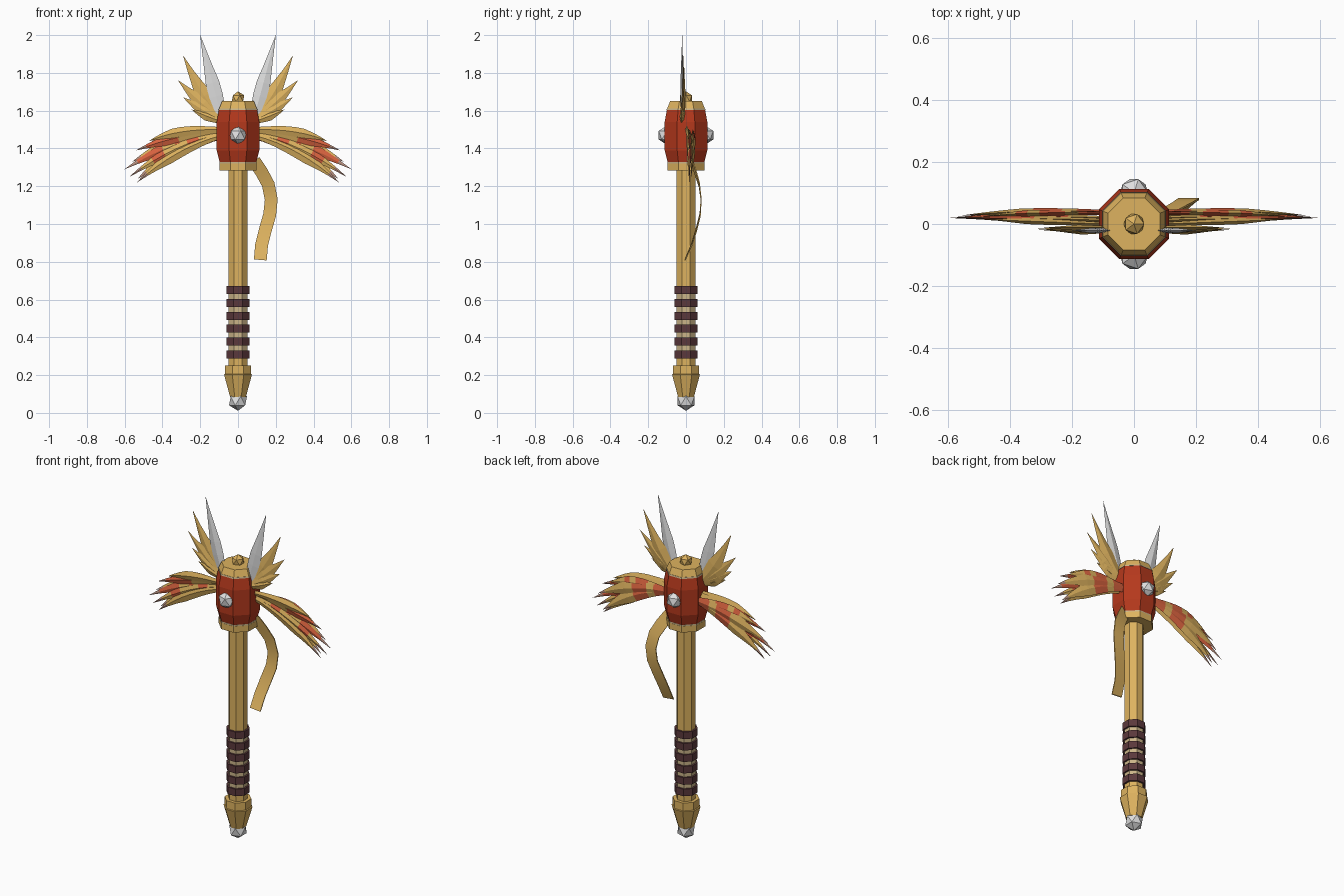
import bpy, bmesh, math
from mathutils import Vector

cube = bpy.data.objects.get("Cube")
if cube:
    bpy.data.objects.remove(cube, do_unlink=True)


def material(name, color):
    m = bpy.data.materials.new(name)
    m.use_nodes = True
    m.diffuse_color = (*color, 1)
    m.node_tree.nodes["Principled BSDF"].inputs["Base Color"].default_value = (*color, 1)
    return m


gold = material("gold", (0.73, 0.45, 0.115))
red = material("deep red", (0.46, 0.04, 0.012))
coral = material("coral red", (0.70, 0.125, 0.05))
silver = material("silver", (0.74, 0.74, 0.74))
leather = material("dark leather", (0.105, 0.04, 0.045))
rose = material("rose grey", (0.50, 0.29, 0.22))
tan = material("pale tan", (0.60, 0.46, 0.25))


def finish(name, bm, *mats):
    bmesh.ops.recalc_face_normals(bm, faces=bm.faces)
    me = bpy.data.meshes.new(name)
    bm.to_mesh(me)
    bm.free()
    for m in mats:
        me.materials.append(m)
    ob = bpy.data.objects.new(name, me)
    bpy.context.collection.objects.link(ob)
    return ob


def skin(bm, rings):
    """Join rings of points into a closed tube and return side faces per segment."""
    loops = [[bm.verts.new(p) for p in ring] for ring in rings]
    n = len(loops[0])
    bm.faces.new(loops[0])
    bm.faces.new(loops[-1])
    return [[bm.faces.new((a[i], a[(i + 1) % n], b[(i + 1) % n], b[i])) for i in range(n)]
            for a, b in zip(loops, loops[1:])]


def turned(name, mat, profile, sides=8):
    """Faceted turned part; profile holds (half width across flats, z)."""
    bm = bmesh.new()
    k = 1 / math.cos(math.pi / sides)
    angles = [2 * math.pi * (i + 0.5) / sides for i in range(sides)]
    skin(bm, [[(r * k * math.cos(a), r * k * math.sin(a), z) for a in angles]
              for r, z in profile])
    return finish(name, bm, mat)


def gem(name, mat, radius, location):
    bm = bmesh.new()
    bmesh.ops.create_icosphere(bm, subdivisions=1, radius=radius)
    bmesh.ops.translate(bm, verts=bm.verts, vec=location)
    return finish(name, bm, mat)


def bezier(a, b, c, t):
    return a * (1 - t) ** 2 + b * 2 * t * (1 - t) + c * t * t


def feather(name, side, base, bend, tip, width, bands, taper, thick=0.01):
    """Ridged pointed blade; bands gives one colour letter per segment."""
    pts = [Vector((p[0] * side, p[1], p[2])) for p in (base, bend, tip)]
    rings = []
    for i in range(len(bands) + 1):
        t = i / len(bands)
        s = min(0.5 + 1.1 * t, 1, taper * (1 - t) + 0.01)
        c = bezier(*pts, t)
        d = bezier(*pts, min(t + 0.02, 1)) - bezier(*pts, max(t - 0.02, 0))
        across = Vector((d.z, 0, -d.x)).normalized() * width / 2 * s
        ridge = Vector((0, thick * s, 0))
        rings.append([c + across, c + ridge, c - across, c - ridge])
    bm = bmesh.new()
    for letter, faces in zip(bands, skin(bm, rings)):
        for f in faces:
            f.material_index = "grst".index(letter)
    return finish(name, bm, gold, coral, silver, rose)


# Shaft, pommel and grip
turned("shaft", gold, [(0.049, 0.22), (0.049, 1.30)])
turned("pommel", gold, [(0.042, 0.085), (0.074, 0.204), (0.068, 0.206), (0.068, 0.252)])
gem("pommel_gem", silver, 0.053, (0, 0, 0.064))
turned("grip_core", tan, [(0.050, 0.31), (0.050, 0.65)])
for i in range(6):
    z = 0.31 + i * 0.068
    turned(f"grip_band_{i + 1}", leather, [(0.06, z - 0.021), (0.06, z + 0.021)])

# Head
turned("head_collar", gold, [(0.099, 1.283), (0.099, 1.32)])
turned("head_drum", red, [(0.095, 1.32), (0.113, 1.39), (0.113, 1.54), (0.1, 1.61)])
turned("lower_trim", tan, [(0.098, 1.32), (0.098, 1.328)])
turned("upper_trim", tan, [(0.103, 1.604), (0.101, 1.612)])
turned("head_cap", gold, [(0.1, 1.61), (0.084, 1.65)])
gem("cap_knob", gold, 0.037, (0, 0, 1.665))
for y, label in ((-0.101, "front"), (0.101, "back")):
    gem(f"{label}_stud", silver, 0.051, (0, y, 1.47))

# Wings: each feather is listed once and repeated on both sides
crest = [((0.29, 1.89), 0.09), ((0.317, 1.76), 0.085), ((0.29, 1.67), 0.07), ((0.245, 1.605), 0.05)]
lower = [  # y, bend z, tip, width, bands
    (0.000, 1.505, (0.47, 1.44), 0.052, "gggggggg"),
    (0.012, 1.475, (0.54, 1.39), 0.060, "ggggrrrt"),
    (0.020, 1.455, (0.60, 1.29), 0.065, "ggrrgrrt"),
    (0.012, 1.435, (0.575, 1.25), 0.060, "ggrggrgt"),
    (0.008, 1.410, (0.535, 1.22), 0.060, "gggggggt"),
    (0.034, 1.490, (0.48, 1.42), 0.065, "rrgrrgrggg"),
    (0.040, 1.465, (0.56, 1.33), 0.075, "rrgrrggggt"),
    (0.036, 1.425, (0.53, 1.24), 0.075, "rrgrrggggt"),
]
for side, label in ((1, "left"), (-1, "right")):
    feather(f"{label}_silver_blade", side, (0.08, -0.02, 1.55), (0.13, -0.022, 1.72),
            (0.20, -0.02, 2.0), 0.085, "ssssss", 1.7)
    for i, ((x, z), w) in enumerate(crest):
        y = -0.012 - 0.004 * i
        feather(f"{label}_crest_feather_{i + 1}", side, (0.085, y, 1.56 - 0.006 * i),
                (0.17, y, 1.63 - 0.02 * i), (x, y, z), w, "gggggg", 2)
    for i, (y, bend, (x, z), w, bands) in enumerate(lower):
        feather(f"{label}_wing_feather_{i + 1}", side, (0.09, y, 1.50 - 0.008 * min(i, 4)),
                (0.32, y + 0.008, bend), (x, 0.015 + y * 0.3, z), w, bands, 2.6)

# Hanging ribbon, swept along a short path
path = [(0.085, 0.03, 1.335), (0.125, 0.05, 1.275), (0.16, 0.07, 1.21), (0.176, 0.08, 1.13),
        (0.168, 0.075, 1.05), (0.145, 0.055, 0.97), (0.125, 0.03, 0.89), (0.118, -0.005, 0.81)]
path = [Vector(p) for p in path]
rings = []
for i, p in enumerate(path):
    d = path[min(i + 1, len(path) - 1)] - path[max(i - 1, 0)]
    across = Vector((-d.z, 0, d.x)).normalized() * 0.034
    depth = Vector((0, 0.003, 0))
    rings.append([p + across - depth, p + across + depth, p - across + depth, p - across - depth])
bm = bmesh.new()
skin(bm, rings)
ribbon = finish("ribbon", bm, gold)
bpy.context.view_layer.objects.active = ribbon
ribbon.select_set(True)
bpy.ops.object.shade_smooth_by_angle(angle=math.radians(40))
